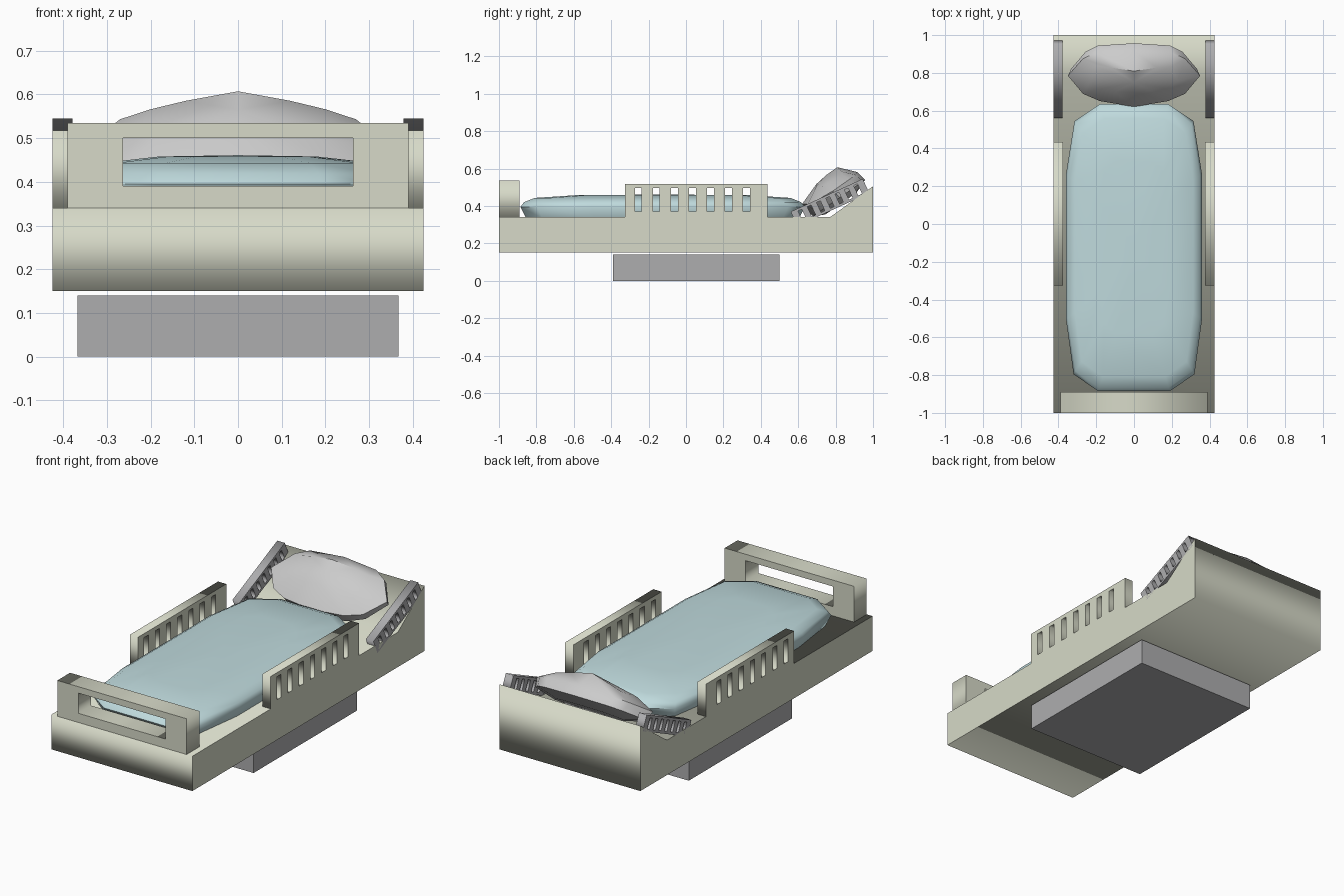
import bpy, bmesh, math
from mathutils import Matrix, Vector

if "Cube" in bpy.data.objects:
    bpy.data.objects.remove(bpy.data.objects["Cube"])


def material(name, rgb):
    m = bpy.data.materials.new(name)
    m.diffuse_color = (*rgb, 1)
    m.use_nodes = True
    m.node_tree.nodes["Principled BSDF"].inputs["Base Color"].default_value = m.diffuse_color
    return m


FRAME = material("frame_paint", (0.68, 0.70, 0.58))
TEAL = material("teal_cloth", (0.52, 0.70, 0.72))
DARK = material("dark_grey", (0.42, 0.42, 0.43))

# Profile planes: SIDE draws in (y, z), FRONT draws in (x, z)
SIDE = Matrix(((0, 0, 1, 0), (1, 0, 0, 0), (0, 1, 0, 0), (0, 0, 0, 1)))
FRONT = Matrix(((1, 0, 0, 0), (0, 0, -1, 0), (0, 1, 0, 0), (0, 0, 0, 1)))


def add_mesh(name, bm, mat=None):
    bmesh.ops.recalc_face_normals(bm, faces=bm.faces)
    me = bpy.data.meshes.new(name)
    bm.to_mesh(me)
    bm.free()
    ob = bpy.data.objects.new(name, me)
    bpy.context.collection.objects.link(ob)
    if mat:
        me.materials.append(mat)
    return ob


def rect(a0, a1, b0, b1):
    return [(a0, b0), (a1, b0), (a1, b1), (a0, b1)]


def plate(name, loops, half_depth, matrix, mat):
    """Extruded flat profile; the first loop is the outline, the rest are holes."""
    cu = bpy.data.curves.new(name + "_profile", 'CURVE')
    cu.dimensions = '2D'
    cu.fill_mode = 'BOTH'
    cu.extrude = half_depth
    for loop in loops:
        sp = cu.splines.new('POLY')
        sp.points.add(len(loop) - 1)
        for p, (a, b) in zip(sp.points, loop):
            p.co = (a, b, 0, 1)
        sp.use_cyclic_u = True
    tmp = bpy.data.objects.new(name + "_profile", cu)
    bpy.context.collection.objects.link(tmp)
    bpy.context.view_layer.update()
    me = bpy.data.meshes.new_from_object(
        tmp.evaluated_get(bpy.context.evaluated_depsgraph_get()))
    bm = bmesh.new()
    bm.from_mesh(me)
    bpy.data.objects.remove(tmp)
    bpy.data.curves.remove(cu)
    bpy.data.meshes.remove(me)
    bmesh.ops.remove_doubles(bm, verts=bm.verts, dist=1e-5)
    bm.transform(matrix)
    return add_mesh(name, bm, mat)


def loft(name, rings, top, mat=None, angle=40):
    """Skin closed rings, close the bottom flat and the top with a fan."""
    bm = bmesh.new()
    vs = [[bm.verts.new(p) for p in r] for r in rings]
    n = len(vs[0])
    for a, b in zip(vs, vs[1:]):
        for i in range(n):
            j = (i + 1) % n
            bm.faces.new((a[i], a[j], b[j], b[i]))
    bm.faces.new(vs[0][::-1])
    tip = bm.verts.new(top)
    for i in range(n):
        bm.faces.new((vs[-1][i], vs[-1][(i + 1) % n], tip))
    ob = add_mesh(name, bm, mat)
    bpy.ops.object.select_all(action='DESELECT')
    ob.select_set(True)
    bpy.context.view_layer.objects.active = ob
    bpy.ops.object.shade_smooth_by_angle(angle=math.radians(angle))
    return ob


def mirrored(half):
    """Close a half ring that starts and may end on x = 0."""
    return half + [Vector((-p[0], p[1], p[2])) for p in reversed(half) if p[0] > 1e-6]


# Plinth
bm = bmesh.new()
bmesh.ops.create_cube(bm, size=1, matrix=Matrix.Translation((0, 0.055, 0.07))
                      @ Matrix.Diagonal((0.734, 0.89, 0.14, 1)))
add_mesh("plinth", bm, DARK)

# Bed body with raised, sloping head end
plate("bed_base", [[(-1, 0.15), (1, 0.15), (1, 0.505), (0.77, 0.34), (-1, 0.34)]],
      0.425, SIDE, FRAME)

# Footboard with grip slot
plate("footboard", [rect(-0.39, 0.39, 0.34, 0.535), rect(-0.263, 0.263, 0.39, 0.50)],
      0.055, Matrix.Translation((0, -0.945, 0)) @ FRONT, FRAME)

# Side guards and tilted head guards, seven slots each
guard = [rect(-0.325, 0.435, 0.34, 0.517)]
guard += [rect(y - 0.018, y + 0.018, 0.37, 0.495)
          for y in (-0.255 + 0.0965 * i for i in range(7))]
head = [rect(-0.423, 0, -0.084, 0)]
head += [rect(u - 0.011, u + 0.011, -0.071, -0.013)
         for u in (-0.375 + 0.0545 * i for i in range(7))]
tilt = Matrix.Translation((0, 0.945, 0.545)) @ Matrix.Rotation(math.radians(24.5), 4, 'X')
for side, s in (("right", 1), ("left", -1)):
    shift = Matrix.Translation((s * 0.4, 0, 0))
    plate(side + "_guard", guard, 0.025, shift @ SIDE, FRAME)
    plate(side + "_head_guard", head, 0.023,
          Matrix.Translation((s * 0.402, 0, 0)) @ tilt @ SIDE, DARK)

# Mattress: soft twelve-sided outline, domed towards the top
outline = [(0.18, 0.76), (0.315, 0.67), (0.36, 0.39),
           (0.36, -0.38), (0.32, -0.67), (0.19, -0.76)]
levels = [(0.93, 0.96, 0.335), (1, 1, 0.395), (0.97, 0.975, 0.42),
          (0.87, 0.90, 0.443), (0.5, 0.6, 0.458)]
loft("mattress",
     [mirrored([Vector((x * sx, y * sy - 0.125, z)) for x, y in outline])
      for sx, sy, z in levels], (0, -0.125, 0.461), TEAL, 60)

# Pillow: faceted cushion leaning on the head slope (x, along slope, outwards)
lean = Matrix.Translation((0, 0.785, 0.48)) @ Matrix.Rotation(math.radians(35), 4, 'X')
rim = [(0, 0.165, 0.008), (0.2, 0.15, 0), (0.27, 0.11, 0), (0.35, 0, 0),
       (0.27, -0.11, 0.01), (0.18, -0.15, 0.02), (0, -0.175, 0.037)]
crown = [(0, 0.093, 0.09), (0.12, 0.095, 0.062), (0.2, 0.09, 0.042), (0.23, 0, 0.05),
         (0.19, -0.05, 0.055), (0.1, -0.055, 0.072), (0, -0.05, 0.081)]
back = [(x * 0.95, u + 0.01, -0.05) for x, u, n in rim]
under = [(x * 0.6, u * 0.6, -0.08) for x, u, n in rim]
loft("pillow", [mirrored([lean @ Vector(p) for p in r]) for r in (under, back, rim, crown)],
     lean @ Vector((0, 0.02, 0.09)), None, 40)
